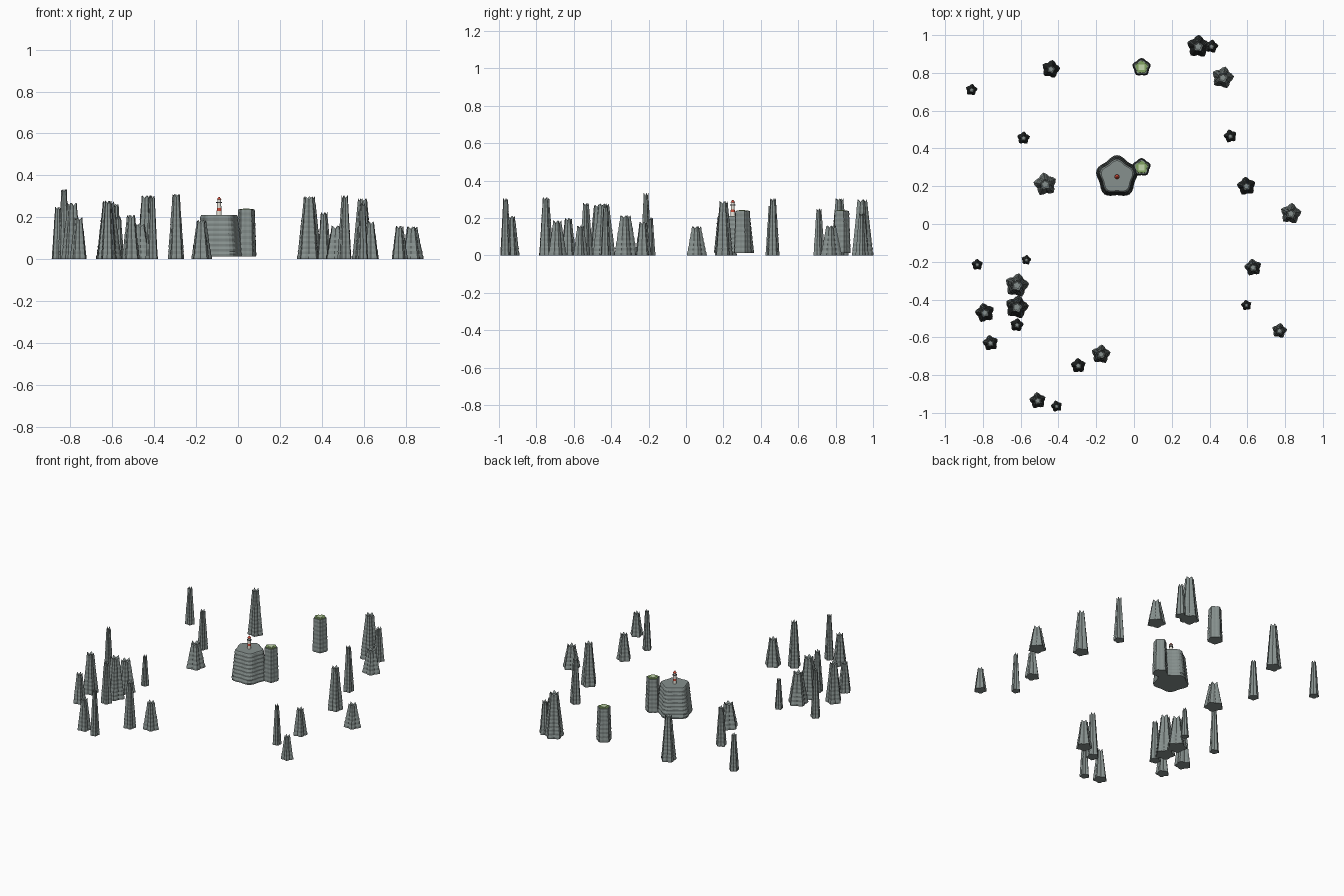
import bpy, bmesh, math, random
from math import cos, sin, pi, radians

if "Cube" in bpy.data.objects:
    bpy.data.objects.remove(bpy.data.objects["Cube"])

random.seed(4)


def material(name, rgb):
    m = bpy.data.materials.new(name)
    m.diffuse_color = (*rgb, 1)
    m.use_nodes = True
    m.node_tree.nodes["Principled BSDF"].inputs["Base Color"].default_value = m.diffuse_color
    return m


STONE = material("stone", (0.24, 0.28, 0.27))
GRASS = material("grass", (0.22, 0.36, 0.12))
PALE = material("pale_grass", (0.55, 0.68, 0.42))
WHITE = material("white_paint", (0.8, 0.78, 0.7))
RED = material("red_paint", (0.6, 0.07, 0.04))
DARK = material("dark_metal", (0.06, 0.06, 0.07))


def finish(bm, name, mat):
    bmesh.ops.recalc_face_normals(bm, faces=bm.faces)
    me = bpy.data.meshes.new(name)
    bm.to_mesh(me)
    bm.free()
    me.materials.append(mat)
    ob = bpy.data.objects.new(name, me)
    bpy.context.collection.objects.link(ob)
    return ob


def loft(name, x, y, rings, mat, sides, lobe=0.0, phase=pi / 2):
    """Stack rings of (radius, z, lobe_rise) into a closed five-lobed solid."""
    bm = bmesh.new()
    loops = []
    for r, z, rise in rings:
        loop = []
        for i in range(sides):
            a = phase + 2 * pi * i / sides
            c = cos(5 * (a - phase))
            rr = r * (1 - lobe + lobe * c)
            loop.append(bm.verts.new((x + rr * cos(a), y + rr * sin(a),
                                      z + rise * (c - 1) / 2)))
        loops.append(loop)
    for a, b in zip(loops, loops[1:]):
        for i in range(sides):
            j = (i + 1) % sides
            bm.faces.new((a[i], a[j], b[j], b[i]))
    bm.faces.new(loops[0][::-1])
    bm.faces.new(loops[-1])
    return finish(bm, name, mat)


def strata(r0, r1, z0, z1, layers, ledge=0.025):
    """Tapering rings with alternating ledges, like layered rock."""
    out = []
    for k in range(layers + 1):
        t = k / layers
        s = 1 + (ledge if k % 2 else -ledge)
        out.append(((r0 + (r1 - r0) * t) * s, z0 + (z1 - z0) * t, 0))
    return out


# Sea stacks: x, y, base radius, height
STACKS = [
    (-0.86, 0.71, 0.032, 0.25), (-0.44, 0.82, 0.05, 0.305),
    (0.34, 0.94, 0.062, 0.30), (0.41, 0.94, 0.037, 0.225),
    (0.47, 0.775, 0.06, 0.16), (-0.585, 0.455, 0.035, 0.265),
    (0.51, 0.465, 0.036, 0.305), (-0.47, 0.21, 0.063, 0.168),
    (0.595, 0.20, 0.051, 0.29), (0.83, 0.055, 0.057, 0.157),
    (-0.83, -0.215, 0.031, 0.335), (-0.57, -0.19, 0.027, 0.205),
    (-0.62, -0.325, 0.065, 0.215), (-0.62, -0.44, 0.064, 0.277),
    (-0.62, -0.535, 0.037, 0.28), (-0.79, -0.47, 0.053, 0.27),
    (-0.76, -0.63, 0.043, 0.20), (0.63, -0.23, 0.047, 0.18),
    (0.595, -0.43, 0.029, 0.27), (0.77, -0.565, 0.041, 0.16),
    (-0.175, -0.69, 0.052, 0.187), (-0.295, -0.75, 0.041, 0.312),
    (-0.51, -0.935, 0.045, 0.212), (-0.41, -0.965, 0.031, 0.305),
]
for n, (x, y, r, h) in enumerate(STACKS, 1):
    top = 0.44 * r
    rings = strata(r, top, 0, h - 0.004, 2 * round(h / 0.026))
    rings[0] = (r, 0, 0)
    # jagged crown around a small sunken cap
    rings[-1] = (top, h, 0.016)
    rings.append((top * 0.68, h - 0.018, 0))
    loft(f"sea_stack_{n}", x, y, rings, STONE, 20, 0.13,
         pi / 2 + radians(random.uniform(-15, 15)))

# Main island rock with a flat top
MX, MY = -0.09, 0.25
rings = strata(0.114, 0.092, 0.012, 0.208, 16, 0.018)
rings.append((0.086, 0.212, 0))
loft("main_island", MX, MY, rings, STONE, 40, 0.075)

# Two grass-topped pillars
for n, (x, y) in enumerate([(0.04, 0.83), (0.04, 0.30)], 1):
    rings = strata(0.05, 0.042, 0.012, 0.237, 16, 0.02)
    loft(f"pillar_{n}", x, y, rings, STONE, 20, 0.09)
    loft(f"pillar_grass_{n}", x, y, [(0.036, 0.233, 0), (0.034, 0.240, 0)],
         GRASS, 20, 0.09)
    loft(f"pillar_lawn_{n}", x, y, [(0.022, 0.236, 0), (0.022, 0.2425, 0)],
         PALE, 4, 0, pi / 4)

# Lighthouse: striped tower, gallery, lamp room and roof
PARTS = [
    ("tower_base", 0.0125, 0.0115, 0.211, 0.231, WHITE),
    ("tower_stripe", 0.0115, 0.0105, 0.231, 0.245, RED),
    ("tower_upper", 0.0105, 0.0095, 0.245, 0.268, WHITE),
    ("gallery", 0.014, 0.014, 0.268, 0.272, DARK),
    ("lamp_room", 0.008, 0.008, 0.272, 0.284, WHITE),
    ("lighthouse_roof", 0.0125, 0.003, 0.284, 0.296, RED),
]
for name, r0, r1, z0, z1, mat in PARTS:
    loft(name, MX, MY, [(r0, z0, 0), (r1, z1, 0)], mat, 12)
